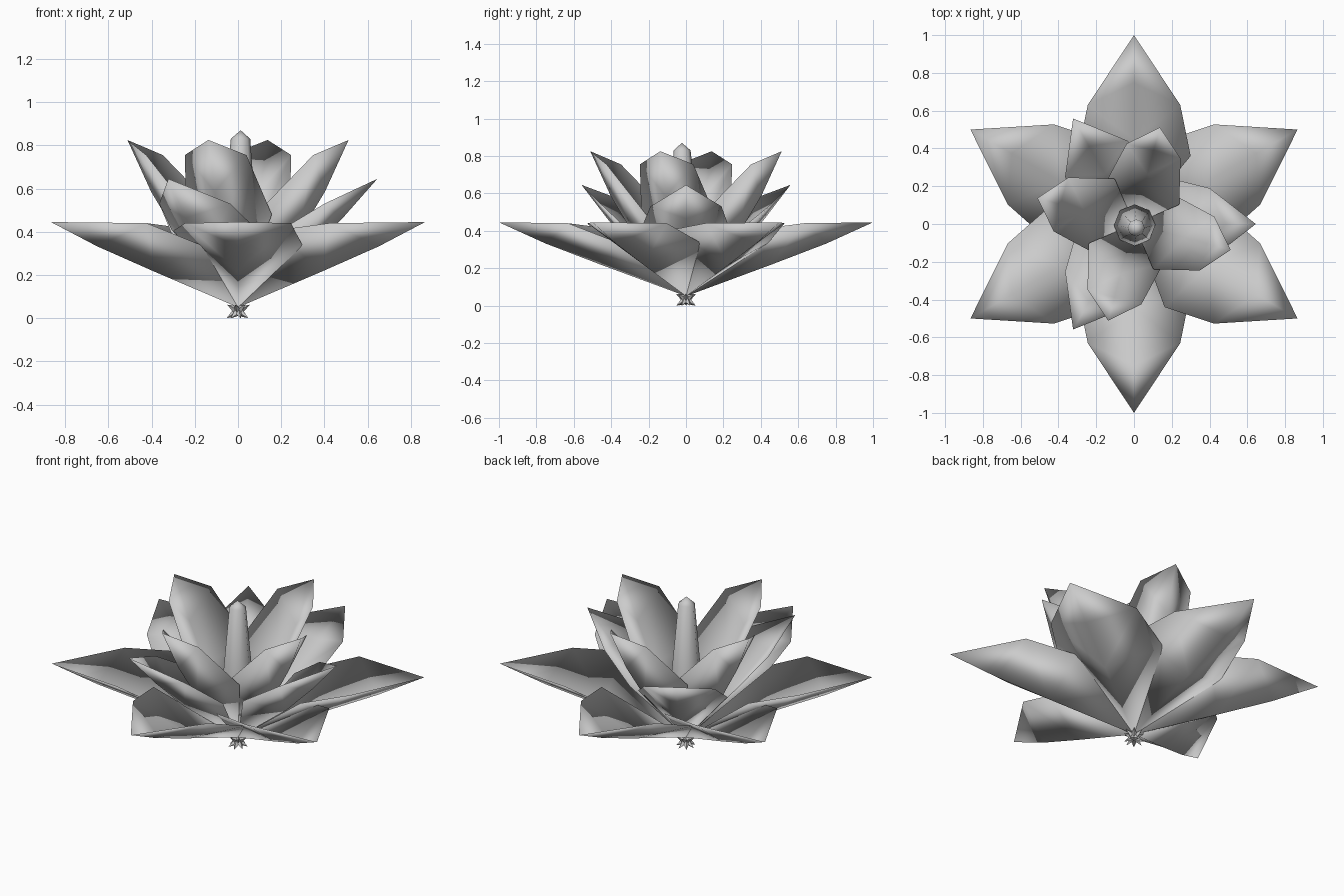
import bpy, bmesh, math
from mathutils import Vector, Matrix

old = bpy.data.objects.get("Cube")
if old:
    bpy.data.objects.remove(old, do_unlink=True)

grey = bpy.data.materials.new("petal grey")
grey.use_nodes = True
grey.diffuse_color = (0.6, 0.6, 0.6, 1)
grey.node_tree.nodes["Principled BSDF"].inputs["Base Color"].default_value = (0.6, 0.6, 0.6, 1)


def finish(bm, name, angle=180):
    bmesh.ops.recalc_face_normals(bm, faces=bm.faces)
    mesh = bpy.data.meshes.new(name)
    bm.to_mesh(mesh)
    bm.free()
    mesh.materials.append(grey)
    obj = bpy.data.objects.new(name, mesh)
    bpy.context.collection.objects.link(obj)
    bpy.ops.object.select_all(action="DESELECT")
    obj.select_set(True)
    bpy.context.view_layer.objects.active = obj
    bpy.ops.object.shade_smooth_by_angle(angle=math.radians(angle))


def petal(name, degrees, side, shoulder, spine, tip, twist, thickness=0.008):
    """Cupped petal, an inner and an outer skin that share one rim.
    side and shoulder are (out, half width, height), spine and tip (out, height)."""
    bm = bmesh.new()
    turn = Matrix.Rotation(math.radians(degrees), 3, "Z")
    add = lambda out, across, z: bm.verts.new(turn @ Vector((out, across, z)))
    root = add(0, 0, 0.05)
    end = add(tip[0], 0, tip[1])
    rim = [(add(side[0], s * side[1], side[2] - s * twist),
            add(shoulder[0], s * shoulder[1], shoulder[2])) for s in (-1, 1)]
    up = Vector((0.05 - tip[1], tip[0])).normalized() * thickness
    for skin in (1, -1):
        low, high = [add(out + skin * up.x, 0, z + skin * up.y) for out, z in spine]
        for a, b in rim:
            for face in ((root, a, low), (low, a, b), (low, b, high), (high, b, end)):
                bm.faces.new(face)
    finish(bm, name)


# Three whorls: name, count, first angle, petal shape
whorls = (
    ("outer_petal", 6, 30, (0.36, 0.30, 0.37), (0.63, 0.245, 0.44),
     ((0.45, 0.225), (0.75, 0.34)), (1.0, 0.445), 0.035),
    ("middle_petal", 3, 0, (0.20, 0.24, 0.40), (0.40, 0.19, 0.53),
     ((0.31, 0.30), (0.48, 0.47)), (0.645, 0.645), 0.01),
    ("inner_petal", 4, 75, (0.16, 0.205, 0.49), (0.40, 0.148, 0.755),
     ((0.28, 0.38), (0.41, 0.59)), (0.53, 0.825), 0.01),
)
for name, count, first, *shape in whorls:
    for i in range(count):
        petal(f"{name}_{i + 1}", first + i * 360 / count, *shape)

# Pistil: tapered column with a pointed cap, leaning slightly
bm = bmesh.new()
profile = [(0, 0.07), (0.11, 0.24), (0.078, 0.45), (0.045, 0.83), (0, 0.87)]
verts = [bm.verts.new((r, 0, z)) for r, z in profile]
edges = [bm.edges.new(pair) for pair in zip(verts, verts[1:])]
bmesh.ops.spin(bm, geom=verts + edges, axis=(0, 0, 1), cent=(0, 0, 0),
               steps=8, angle=math.tau, use_merge=True)
bmesh.ops.remove_doubles(bm, verts=bm.verts, dist=0.001)
for v in bm.verts:
    v.co += Vector((0.014, -0.025, 0)) * v.co.z
finish(bm, "pistil")

# Base: small knot of outward spikes under the flower
bm = bmesh.new()
bmesh.ops.create_icosphere(bm, subdivisions=1, radius=0.025,
                           matrix=Matrix.Translation((0, 0, 0.04)))
for count, tilt, offset in ((7, 62, 0), (7, 122, 25)):
    for i in range(count):
        turn = Matrix.Rotation(math.radians(offset + i * 360 / count), 4, "Z")
        lean = Matrix.Rotation(math.radians(tilt), 4, "Y")
        bmesh.ops.create_cone(bm, segments=4, radius1=0.017, radius2=0, depth=0.045, cap_ends=True,
                              matrix=Matrix.Translation((0, 0, 0.038)) @ turn @ lean
                              @ Matrix.Translation((0, 0, 0.04)))
lowest = min(v.co.z for v in bm.verts)
bmesh.ops.translate(bm, verts=bm.verts, vec=(0, 0, -lowest))
finish(bm, "base_spikes", 30)
